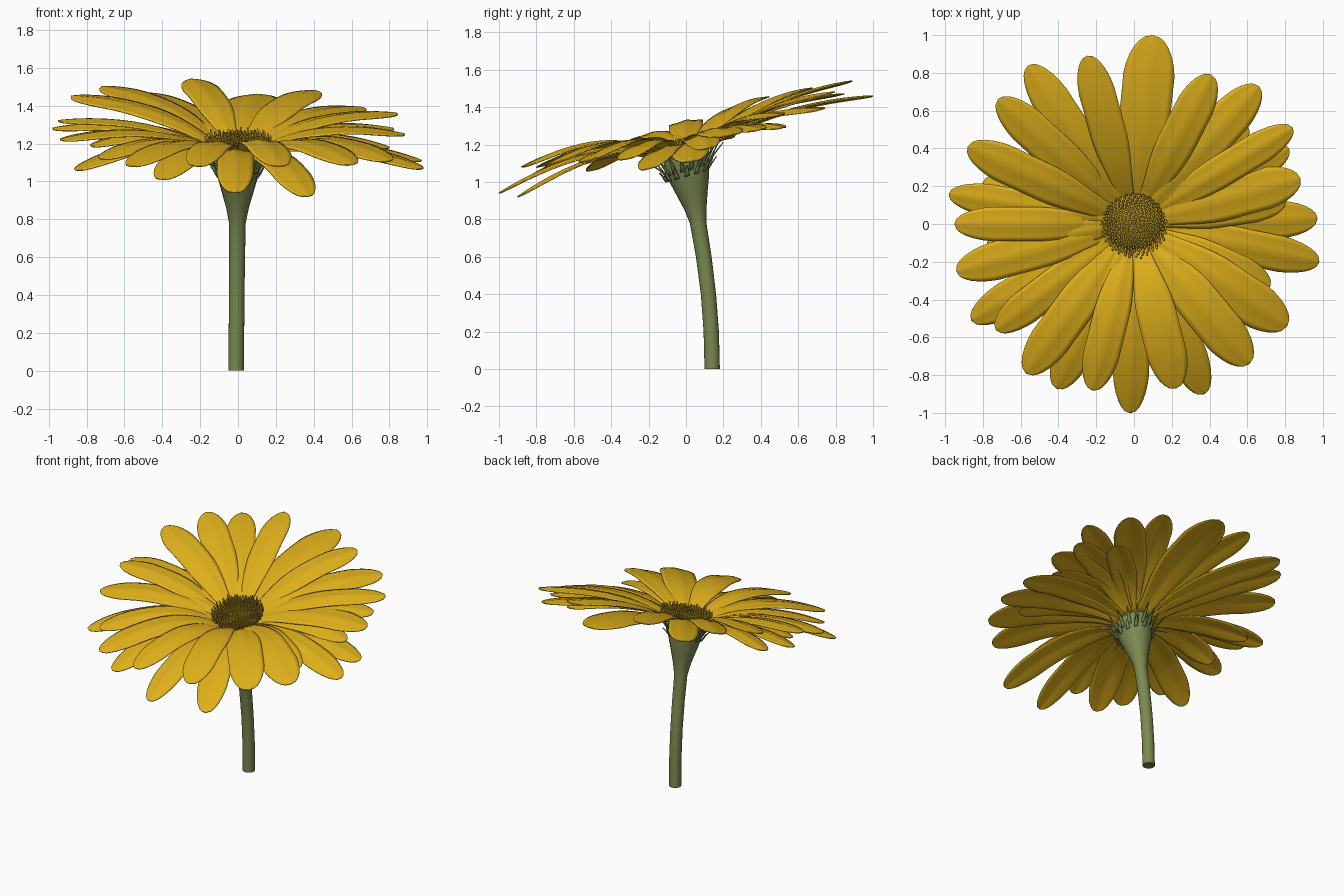
import bpy, bmesh, math, random
from mathutils import Vector, Matrix

if "Cube" in bpy.data.objects:
    bpy.data.objects.remove(bpy.data.objects["Cube"])

random.seed(4)
TILT = 0.29  # rise of the flower head towards +y


def material(name, rgb):
    m = bpy.data.materials.new(name)
    m.diffuse_color = (*rgb, 1)
    m.use_nodes = True
    m.node_tree.nodes["Principled BSDF"].inputs["Base Color"].default_value = m.diffuse_color
    return m


GOLD = material("petal gold", (0.74, 0.435, 0.011))
BROWN = material("disc dark gold", (0.55, 0.34, 0.02))
GREEN = material("stem green", (0.20, 0.25, 0.08))
BRACT = material("bract green", (0.19, 0.245, 0.09))


def make_object(name, bm, mat, thickness=0):
    bmesh.ops.recalc_face_normals(bm, faces=bm.faces)
    me = bpy.data.meshes.new(name)
    bm.to_mesh(me)
    bm.free()
    me.materials.append(mat)
    for p in me.polygons:
        p.use_smooth = True
    ob = bpy.data.objects.new(name, me)
    bpy.context.collection.objects.link(ob)
    if thickness:
        s = ob.modifiers.new("thickness", "SOLIDIFY")
        s.thickness = thickness
        s.offset = 0
    return ob


def grid(bm, rows, closed=False):
    vs = [[bm.verts.new(p) for p in r] for r in rows]
    n = len(vs[0])
    for a, b in zip(vs, vs[1:]):
        for i in range(n if closed else n - 1):
            j = (i + 1) % n
            bm.faces.new((a[i], a[j], b[j], b[i]))
    return vs


def blade(bm, base, ctrl, tip, side, width, cup, cols, ts, shape, ripple=0):
    """Curved leaf along a quadratic curve; shape(t) gives relative width."""
    rows = []
    for t in ts:
        c = base * (1 - t) ** 2 + ctrl * 2 * t * (1 - t) + tip * t * t
        f = shape(t)
        row = []
        for i in range(cols):
            u = 2 * i / (cols - 1) - 1
            dz = -cup * u * u * f + ripple * math.cos(2 * math.pi * u) * f
            row.append(c + side * (u * f * width / 2) + Vector((0, 0, dz)))
        rows.append(row)
    grid(bm, rows)


# Stem flaring into the receptacle: (y, z, radius, tilt)
path = [(.14, 0, .041, 0), (.135, .2, .041, -.03), (.12, .4, .041, -.05),
        (.095, .6, .042, .0), (.065, .78, .044, .05), (.05, .86, .060, .1),
        (.033, .94, .083, .15), (.018, 1.02, .106, .2), (.006, 1.08, .118, TILT),
        (0, 1.14, .12, TILT), (0, 1.17, .09, TILT)]
bm = bmesh.new()
rows = []
for y, z, r, k in path:
    rows.append([Vector((-.01 * (1 - z / 1.17) + r * math.cos(a), y + r * math.sin(a),
                         z + k * r * math.sin(a)))
                 for a in (i * math.tau / 20 for i in range(20))])
vs = grid(bm, rows, True)
bm.faces.new(vs[0])
bm.faces.new(vs[-1])
stem = make_object("stem", bm, GREEN)
bpy.context.view_layer.objects.active = stem
stem.select_set(True)
bpy.ops.object.shade_smooth_by_angle(angle=math.radians(40))

# Petals: tip position and width
tips = [(.10, 1.0, 1.46, .27), (-.25, .89, 1.54, .19), (-.56, .84, 1.47, .20),
        (-.72, .66, 1.50, .20), (-.88, .41, 1.45, .20), (-.98, .16, 1.28, .17),
        (-.95, .0, 1.32, .18), (-.94, -.25, 1.22, .20), (-.86, -.51, 1.06, .19),
        (-.73, -.56, 1.12, .18), (-.57, -.79, 1.08, .21), (-.41, -.87, 1.01, .20),
        (-.22, -.88, 1.08, .19), (-.02, -1.0, .94, .19), (.22, -.87, 1.08, .21),
        (.37, -.90, .92, .20), (.61, -.74, 1.09, .23), (.81, -.54, 1.11, .24),
        (.98, -.20, 1.07, .19), (.97, .03, 1.11, .20), (.88, .24, 1.25, .22),
        (.82, .40, 1.28, .18), (.84, .51, 1.36, .17), (.66, .73, 1.39, .21),
        (.41, .79, 1.48, .20), (.72, -.33, 1.12, .18), (.80, .12, 1.18, .17),
        (-.80, .22, 1.23, .17), (.60, .52, 1.29, .17), (-.78, -.12, 1.19, .17)]


def petal_width(t):
    s = min(t / .55, 1)
    f = .40 + .60 * s * s * (3 - 2 * s)
    if t > .76:
        f *= math.sqrt(max(0, 1 - ((t - .76) / .24) ** 2)) + .02
    return f


ts = [i / 11 * .8 for i in range(12)] + [.85, .9, .94, .97, .99, 1]
bm = bmesh.new()
for n, (x, y, z, w) in enumerate(tips):
    d = Vector((x, y, 0)).normalized()
    base = d * .09 + Vector((0, 0, 1.14 + TILT * .09 * d.y + .008 * (n % 3)))
    tip = Vector((x, y, z))
    bulge = .075 - (.005 if d.y > 0 else .035) * d.y
    ctrl = base.lerp(tip, .40) + Vector((0, 0, 2 * bulge))
    side = Vector((-d.y, d.x, .22 * d.x + random.uniform(-.06, .06)))
    blade(bm, base, ctrl, tip, side, w, .014, 9, ts, petal_width, .003)
make_object("petals", bm, GOLD, .006)

# Green bracts hugging the receptacle beneath the petals, in two rings
bm = bmesh.new()
for ring, (count, z0, out, up) in enumerate([(13, 1.06, .145, .05), (16, 1.09, .185, .085)]):
    for i in range(count):
        a = (i + ring * .5) * math.tau / count
        d = Vector((math.cos(a), math.sin(a), 0))
        o = out + random.uniform(-.02, .02)

        def at(r, z):
            return d * r + Vector((0, .005, z + TILT * r * d.y))
        blade(bm, at(.112, z0 - .03), at(.128, z0), at(o, z0 + up - .02),
              Vector((-d.y, d.x, TILT * d.x)), .026, 0, 3,
              [0, .3, .6, .85, 1], lambda t: 1.03 - t ** 2)
make_object("bracts", bm, BRACT, .006)

# Central disc: low dome
frame = Matrix.Translation((0, 0, 1.19)) @ Matrix.Rotation(math.atan(TILT), 4, "X")


def dome_z(r):
    return .035 - .045 * (r / .17) ** 2


bm = bmesh.new()
prof = [(.10, -.05)] + [(r, dome_z(r)) for r in (.165, .13, .09, .05, .01)]
vs = grid(bm, [[frame @ Vector((r * math.cos(i * math.tau / 28),
                               r * math.sin(i * math.tau / 28), z))
                for i in range(28)] for r, z in prof], True)
bm.faces.new(vs[-1])
make_object("disc_dome", bm, BROWN)

# Florets in a spiral, taller towards the rim
bm = bmesh.new()
N = 260
for i in range(N):
    r = .172 * math.sqrt((i + .5) / N)
    a = i * 2.39996
    h = .016 + .05 * (r / .17) ** 3 * random.uniform(.6, 1.1)
    lean = Matrix.Rotation(a, 4, "Z") @ Matrix.Rotation(.15 * r / .17, 4, "Y")
    m = (frame @ Matrix.Translation((r * math.cos(a), r * math.sin(a), dome_z(r) + h / 2 - .004))
         @ lean)
    bmesh.ops.create_cone(bm, cap_ends=True, segments=5, radius1=.008,
                          radius2=.005, depth=h, matrix=m)
make_object("florets", bm, BROWN)
